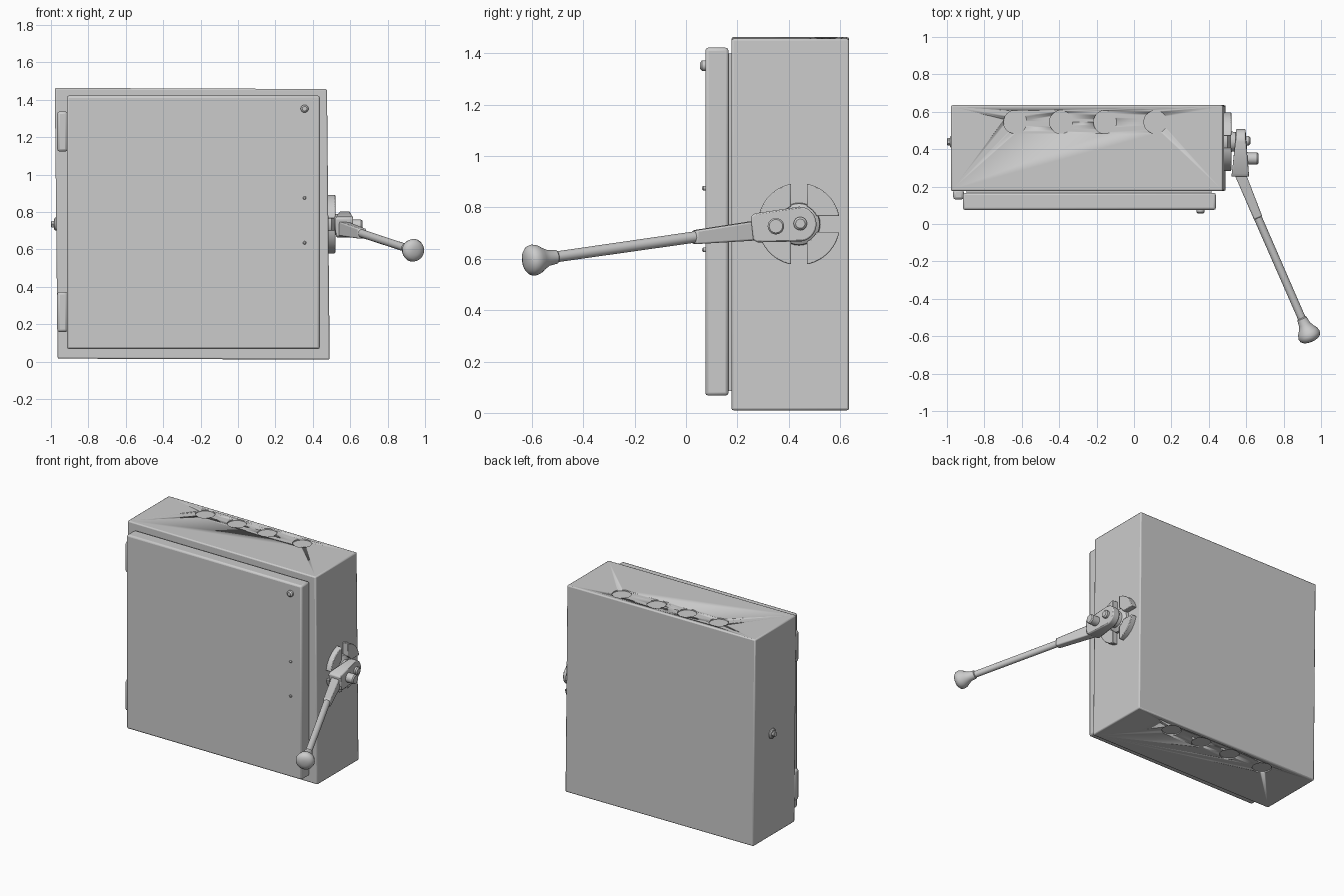
import bpy, bmesh, math
from mathutils import Vector

if "Cube" in bpy.data.objects:
    bpy.data.objects.remove(bpy.data.objects["Cube"])

CY, CZ = 0.44, 0.735          # switch axis on the right wall


def finish(name, bm, bevel=0.0, segs=2, angle=35):
    bmesh.ops.recalc_face_normals(bm, faces=bm.faces)
    mesh = bpy.data.meshes.new(name)
    bm.to_mesh(mesh)
    bm.free()
    ob = bpy.data.objects.new(name, mesh)
    bpy.context.collection.objects.link(ob)
    bpy.context.view_layer.objects.active = ob
    ob.select_set(True)
    bpy.ops.object.shade_smooth_by_angle(angle=math.radians(angle))
    ob.select_set(False)
    if bevel:
        m = ob.modifiers.new("bevel", 'BEVEL')
        m.width, m.segments, m.limit_method = bevel, segs, 'ANGLE'
    return ob


def box(name, x, y, z, bevel=0.0, shear=0.0):
    bm = bmesh.new()
    bmesh.ops.create_cube(bm, size=1)
    for v in bm.verts:
        v.co = Vector([(a + b) / 2 + c * (b - a) for c, (a, b) in zip(v.co, (x, y, z))])
        dx, dz = v.co.x + 0.245, v.co.z - CZ
        v.co.x -= shear * dz
        v.co.z -= shear * 0.4 * dx
    return finish(name, bm, bevel)


def lathe(name, start, direction, profile, n=32):
    """Round part: profile is (distance along axis, radius)."""
    bm = bmesh.new()
    q = Vector(direction).to_track_quat('Z', 'Y')
    rings = [[bm.verts.new(Vector(start) + q @ Vector((r * math.cos(k * math.tau / n),
              r * math.sin(k * math.tau / n), d))) for k in range(n)] for d, r in profile]
    for a, b in zip(rings, rings[1:]):
        for k in range(n):
            bm.faces.new((a[k], a[(k + 1) % n], b[(k + 1) % n], b[k]))
    bm.faces.new(rings[0])
    bm.faces.new(rings[-1])
    return finish(name, bm)


def side_prism(name, outline, x0, x1, bevel=0.0, spread=None):
    """Extrude a (y, z) outline along x; spread adjusts x by y."""
    bm = bmesh.new()
    f = bm.faces.new([bm.verts.new((x0, y, z)) for y, z in outline])
    ext = bmesh.ops.extrude_face_region(bm, geom=[f])
    for v in ext['geom']:
        if isinstance(v, bmesh.types.BMVert):
            v.co.x = x1
    if spread:
        for v in bm.verts:
            t = max(0, spread[0] - v.co.y)
            v.co.x += t * (spread[1] if v.co.x < (x0 + x1) / 2 else spread[2])
    return finish(name, bm, bevel)


# Cabinet, gasket and door
cabinet = box("cabinet", (-0.972, 0.483), (0.177, 0.635), (0.013, 1.46), 0.008, 0.01)
box("door_gasket", (-0.895, 0.415), (0.15, 0.2), (0.085, 1.40))
box("door", (-0.915, 0.438), (0.075, 0.166), (0.067, 1.422), 0.012)

# Knockout recesses on top and bottom
bm = bmesh.new()
for x in (-0.635, -0.39, -0.155, 0.115):
    for cx, edge in ((x, 1.46), (-0.49 - x, 0.013)):
        z = edge - 0.01 * (cx + 0.245) * 0.4 
        made = bmesh.ops.create_cone(bm, cap_ends=True, segments=40, radius1=0.062,
                                     radius2=0.062, depth=0.016)
        bmesh.ops.translate(bm, verts=made['verts'], vec=(cx, 0.545, z))
cutter = finish("knockout_cutter", bm)
cutter.hide_render = True
cutter.hide_viewport = True
cut = cabinet.modifiers.new("knockouts", 'BOOLEAN')
cut.operation, cut.object, cut.solver = 'DIFFERENCE', cutter, 'EXACT'

# Hinges on the left edge
for i, z in enumerate((0.265, 1.23)):
    box(f"hinge_{i}", (-0.967, -0.91), (0.13, 0.185), (z - 0.108, z + 0.108), 0.015)

# Door screws
for i, (z, r, h) in enumerate(((1.352, 0.021, 0.02), (0.875, 0.009, 0.012), (0.635, 0.009, 0.012))):
    lathe(f"door_screw_{i}", (0.356, 0.085, z), (0, -1, 0),
          [(0, r), (0.01 + h * 0.6, r), (0.01 + h, r * 0.6)], 20)

# Bolt on the left wall
lathe("left_washer", (-0.96, CY, CZ), (-1, 0, 0), [(0, 0.036), (0.018, 0.034), (0.024, 0.026)], 24)
lathe("left_bolt", (-0.97, CY, CZ), (-1, 0, 0), [(0, 0.02), (0.026, 0.02), (0.03, 0.016)], 6)

# Switch plate: four raised quadrants with slots between them
for i, (sy, sz) in enumerate(((1, 1), (-1, 1), (-1, -1), (1, -1))):
    gap, ro, ri = 0.031, 0.16, 0.075
    def arc(r):
        a0, a1 = math.asin(gap / r), math.acos(gap / r)
        return [(CY + sy * r * math.cos(a0 + (a1 - a0) * k / 14),
                 CZ + sz * r * math.sin(a0 + (a1 - a0) * k / 14)) for k in range(15)]
    side_prism(f"switch_plate_{i}", arc(ro) + arc(ri)[::-1], 0.47, 0.52, 0.006)
lathe("switch_hub", (0.47, CY, CZ), (1, 0, 0), [(0, 0.085), (0.03, 0.08), (0.045, 0.055), (0.085, 0.05)])

# Handle bracket with rounded rear end
rear = [(CY + 0.068 * math.cos(a), CZ + 0.068 * math.sin(a))
        for a in (math.radians(-82 + 172 * k / 18) for k in range(19))]
side_prism("handle_bracket", rear + [(0.27, 0.777), (0.252, 0.765), (0.262, 0.672), (0.28, 0.664)],
           0.545, 0.597, 0.006, (0.44, -0.13, 0.1))
lathe("pivot_pin", (0.58, 0.35, 0.727), (1, 0, 0), [(0, 0.032), (0.078, 0.032), (0.085, 0.026)], 24)
lathe("hub_bolt", (0.58, 0.445, 0.737), (1, 0, 0), [(0, 0.026), (0.034, 0.026), (0.042, 0.018)], 24)

# Handle socket: tapered bar
bm = bmesh.new()
ends = [((0.55, 0.31, 0.714), 0.03, 0.04), ((0.664, 0.032, 0.684), 0.024, 0.027)]
loops = []
for c, w, h in ends:
    side = Vector((0.91, 0.4, 0)) * w
    up = Vector((0, 0, h))
    loops.append([bm.verts.new(Vector(c) + side * a + up * b)
                  for a, b in ((-1, -1), (1, -1), (1, 1), (-1, 1))])
for k in range(4):
    bm.faces.new((loops[0][k], loops[0][(k + 1) % 4], loops[1][(k + 1) % 4], loops[1][k]))
bm.faces.new(loops[0])
bm.faces.new(loops[1])
finish("handle_socket", bm, 0.007)

# Rod and flared knob
start, end = Vector((0.655, 0.05, 0.687)), Vector((0.945, -0.614, 0.592))
axis = end - start
length = axis.length
lathe("handle_rod", start, axis, [(0, 0.022), (length - 0.06, 0.021)], 24)
lathe("handle_knob", start, axis,
      [(length + d, r) for d, r in ((-0.125, 0.02), (-0.12, 0.027), (-0.085, 0.031), (-0.06, 0.044),
                                    (-0.042, 0.056), (-0.022, 0.061), (-0.005, 0.057),
                                    (0.008, 0.043), (0.014, 0.022), (0.015, 0.006))], 32)
